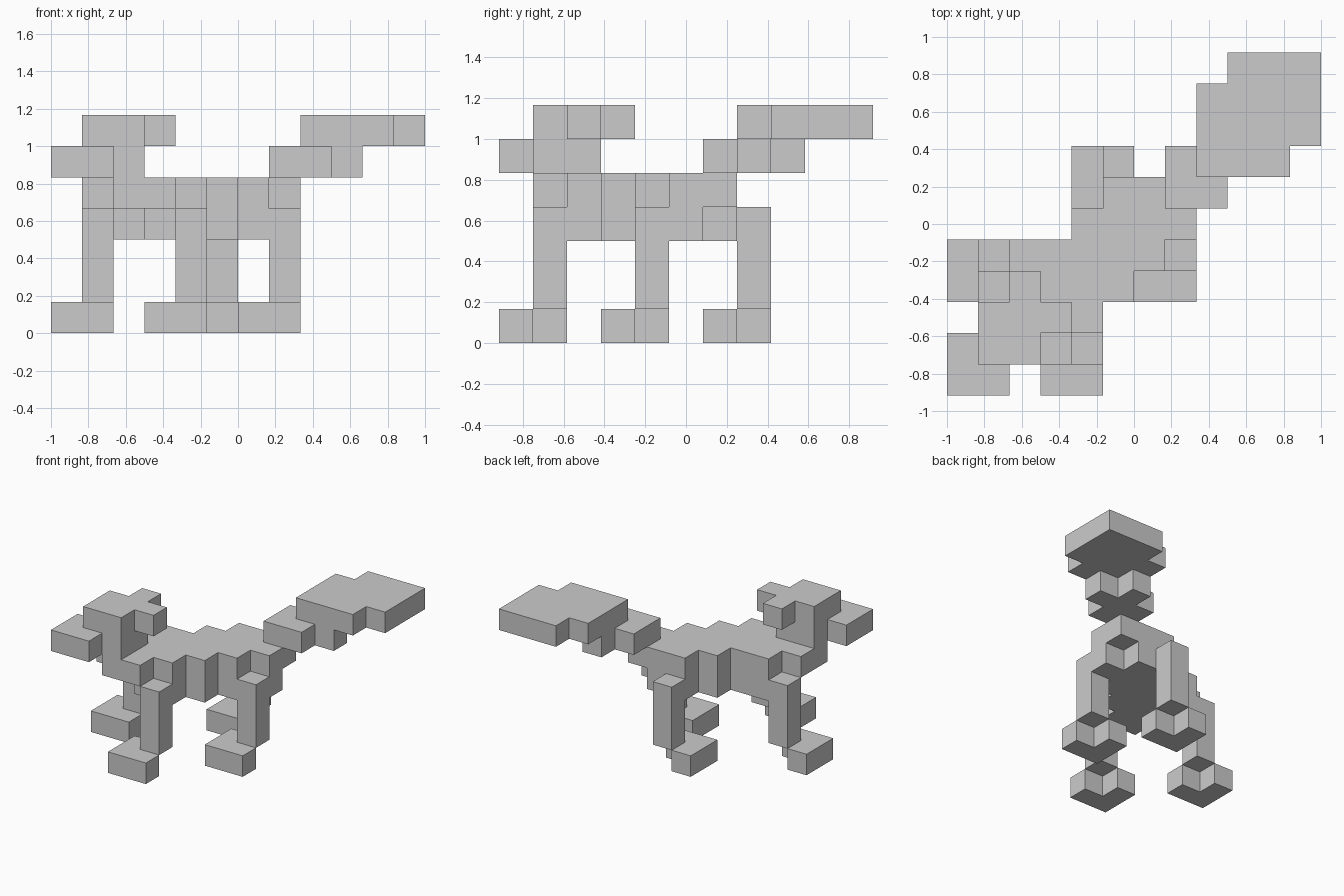
import bpy, bmesh
from mathutils import Vector

if "Cube" in bpy.data.objects:
    bpy.data.objects.remove(bpy.data.objects["Cube"])

S = 1 / 6                                  # block size
ORIGIN = Vector((-1, -11 / 12, 0))         # corner of block (0, 0, 0)


def layer(z, rows):
    """Blocks of one level; rows maps y index to the (first, last) x index."""
    return {(x, y, z) for y, (a, b) in rows.items() for x in range(a, b + 1)}


def foot(x, y):
    """L-shaped foot whose open rear corner sits below the leg."""
    return {(x, y, 0), (x + 1, y, 0), (x, y + 1, 0)}


def leg(x, y):
    return {(x, y, z) for z in (1, 2, 3)}


parts = {}

# Diagonal body: stepped upper level and a narrower belly
upper = layer(4, {1: (2, 3), 2: (1, 4), 3: (1, 5), 4: (2, 6), 5: (4, 7), 6: (5, 7)})
belly = layer(3, {2: (3, 4), 3: (2, 5), 4: (2, 6), 5: (4, 7), 6: (5, 6)})
parts["body"] = upper | belly

# Head with snout and neck, then crown with two ears
parts["head"] = layer(5, {0: (0, 1), 1: (0, 2), 2: (1, 2)})
parts["crown_and_ears"] = layer(6, {1: (1, 2), 2: (1, 3), 3: (2, 2)})

# Tail base and broad raised tail
parts["tail_base"] = layer(5, {6: (7, 8), 7: (7, 9), 8: (8, 8)})
parts["tail"] = layer(6, {7: (8, 10), 8: (8, 11), 9: (8, 11), 10: (9, 11)})

# Legs and feet
for name, x, y in (("front_right", 3, 0), ("front_left", 0, 3),
                   ("back_right", 6, 3), ("back_left", 4, 6)):
    parts[name + "_foot"] = foot(x, y)
    parts[name + "_leg"] = leg(x + 1, y + 1)

solid = set().union(*parts.values())


def build(name, cells):
    """Skin the blocks, leaving out faces hidden between neighbours."""
    bm = bmesh.new()
    for c in sorted(cells):
        for axis in range(3):
            for sign in (-1, 1):
                n = list(c)
                n[axis] += sign
                if tuple(n) in solid:
                    continue
                u, v = (axis + 1) % 3, (axis + 2) % 3
                corners = []
                for du, dv in ((0, 0), (1, 0), (1, 1), (0, 1)):
                    p = Vector(c)
                    p[axis] += sign > 0
                    p[u] += du
                    p[v] += dv
                    corners.append(bm.verts.new(ORIGIN + p * S))
                bm.faces.new(corners if sign > 0 else corners[::-1])
    bmesh.ops.remove_doubles(bm, verts=bm.verts, dist=1e-4)
    mesh = bpy.data.meshes.new(name)
    bm.to_mesh(mesh)
    bm.free()
    bpy.context.collection.objects.link(bpy.data.objects.new(name, mesh))


for name, cells in parts.items():
    build(name, cells)
